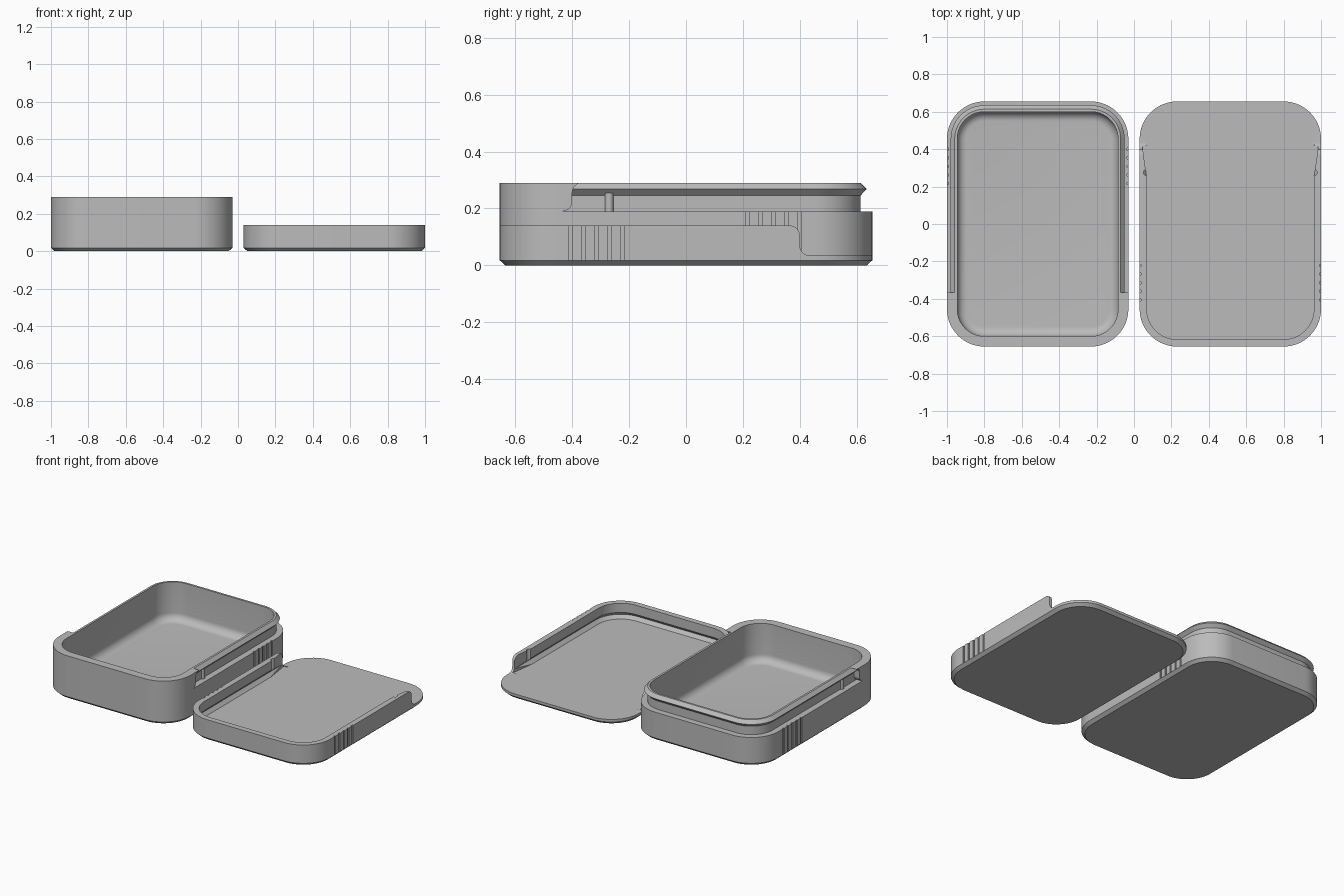
import bpy, bmesh, math

if "Cube" in bpy.data.objects:
    bpy.data.objects.remove(bpy.data.objects["Cube"], do_unlink=True)

HALF_X, HALF_Y, RADIUS = 0.485, 0.655, 0.2
BOX_X, LID_X = -0.515, 0.515
BOX_H, LID_H, STEP, FLOOR = 0.29, 0.14, 0.19, 0.035

grey = bpy.data.materials.new("plain grey")
grey.use_nodes = True
grey.diffuse_color = (0.5, 0.5, 0.5, 1)
grey.node_tree.nodes["Principled BSDF"].inputs["Base Color"].default_value = grey.diffuse_color


def finish(bm, name):
    bmesh.ops.recalc_face_normals(bm, faces=bm.faces)
    mesh = bpy.data.meshes.new(name)
    bm.to_mesh(mesh)
    bm.free()
    mesh.materials.append(grey)
    obj = bpy.data.objects.new(name, mesh)
    bpy.context.collection.objects.link(obj)
    return obj


def stack(bm, rings):
    """Skin a list of point rings into a closed solid."""
    loops = [[bm.verts.new(p) for p in ring] for ring in rings]
    n = len(loops[0])
    for a, b in zip(loops, loops[1:]):
        for i in range(n):
            j = (i + 1) % n
            bm.faces.new((a[i], a[j], b[j], b[i]))
    bm.faces.new(loops[0])
    bm.faces.new(loops[-1])


def tray(name, cx, profile, steps=14):
    """Rounded rectangle swept through (inset, height) pairs."""
    rings = []
    for inset, z in profile:
        r = RADIUS - inset
        ring = []
        for q, (sx, sy) in enumerate(((1, 1), (-1, 1), (-1, -1), (1, -1))):
            for k in range(steps + 1):
                a = math.pi / 2 * (q + k / steps)
                ring.append((cx + sx * (HALF_X - RADIUS) + r * math.cos(a),
                             sy * (HALF_Y - RADIUS) + r * math.sin(a), z))
        rings.append(ring)
    bm = bmesh.new()
    stack(bm, rings)
    return finish(bm, name)


def step_cutter(name, cx, low, high, sign):
    """Block with an S-shaped end that lowers one end of the wall."""
    r, edge = 0.035, 0.4
    pts = [(0.8, high + 0.05), (edge - r, high + 0.05)]
    for k in range(9):
        a = math.pi / 2 * (1 - k / 8)
        pts.append((edge - r + r * math.cos(a), high - r + r * math.sin(a)))
    for k in range(9):
        a = math.pi + math.pi / 2 * k / 8
        pts.append((edge + r + r * math.cos(a), low + r + r * math.sin(a)))
    pts.append((0.8, low))
    if sign < 0:  # the same end shape, facing the other way along the side
        pts = [(-y if y < 0.7 else y, z) for y, z in pts]
    bm = bmesh.new()
    stack(bm, [[(cx + s * 0.5, y, z) for y, z in pts] for s in (-1, 1)])
    return finish(bm, name)


def grip_cutter(name, cx, start, low, high):
    """Five thin upright grooves on both long sides."""
    bm = bmesh.new()
    for s in (-1, 1):
        for k in range(5):
            y = start + 0.046 * k
            x0, x1 = cx + s * (HALF_X - 0.007), cx + s * (HALF_X + 0.02)
            ring = [(x0, y - 0.006), (x1, y - 0.006), (x1, y + 0.006), (x0, y + 0.006)]
            stack(bm, [[(px, py, z) for px, py in ring] for z in (low, high)])
    return finish(bm, name)


def posts(name, cx, inset, y, r, low, high):
    """A small upright pin on each long side."""
    bm = bmesh.new()
    for s in (-1, 1):
        circle = [(cx + s * (HALF_X - inset) + r * math.cos(k * math.pi / 8),
                   y + r * math.sin(k * math.pi / 8)) for k in range(16)]
        stack(bm, [[(px, py, z) for px, py in circle] for z in (low, high)])
    return finish(bm, name)


def combine(target, tool, operation):
    mod = target.modifiers.new(operation, 'BOOLEAN')
    mod.operation, mod.solver, mod.object = operation, 'EXACT', tool
    bpy.ops.object.select_all(action='DESELECT')
    bpy.context.view_layer.objects.active = target
    target.select_set(True)
    bpy.ops.object.modifier_apply(modifier=mod.name)
    bpy.data.objects.remove(tool, do_unlink=True)


# Box: outer shell, stepped down towards the back
box = tray("box_base", BOX_X, [(0.02, 0), (0, 0.018), (0, BOX_H)])
combine(box, step_cutter("box_step", BOX_X, STEP, BOX_H, -1), 'DIFFERENCE')
# Neck with a flared sliding rail
rail = [(0.041, 0.1), (0.041, 0.246), (0.02, 0.268), (0.041, BOX_H)]
combine(box, tray("rail", BOX_X, rail), 'UNION')
combine(box, posts("catch_pins", BOX_X, 0.042, -0.27, 0.015, 0.15, 0.255), 'UNION')
# Cavity with a rounded floor edge
fillet = 0.05
cavity = [(0.055 + fillet * (1 - math.sin(k * math.pi / 16)),
           FLOOR + fillet * (1 - math.cos(k * math.pi / 16))) for k in range(9)]
combine(box, tray("cavity", BOX_X, cavity + [(0.055, 0.35)]), 'DIFFERENCE')
combine(box, grip_cutter("box_grip", BOX_X, 0.216, 0.018, 0.25), 'DIFFERENCE')

# Lid: lies upside down, open at the back, undercut to take the rail
lid = tray("sliding_lid", LID_X, [(0.02, 0), (0, 0.018), (0, LID_H)])
combine(lid, step_cutter("lid_step", LID_X, FLOOR, LID_H, 1), 'DIFFERENCE')
track = [(0.038, FLOOR), (0.018, 0.057), (0.038, 0.079), (0.038, 0.2)]
combine(lid, tray("track", LID_X, track), 'DIFFERENCE')
# Flared entry and catch notches at the open ends of the lid walls
bm = bmesh.new()
for s in (-1, 1):
    wedge = [(0.06, 0.25), (0.038, 0.25), (0.014, 0.42), (0.06, 0.42)]
    stack(bm, [[(LID_X + s * (HALF_X - i), y, z) for i, y in wedge] for z in (FLOOR, 0.2)])
combine(lid, finish(bm, "entry"), 'DIFFERENCE')
combine(lid, posts("catch_notches", LID_X, 0.037, 0.275, 0.016, 0.06, 0.2), 'DIFFERENCE')
combine(lid, grip_cutter("lid_grip", LID_X, -0.406, 0.018, 0.2), 'DIFFERENCE')

for obj in (box, lid):
    bpy.ops.object.select_all(action='DESELECT')
    bpy.context.view_layer.objects.active = obj
    obj.select_set(True)
    bpy.ops.object.shade_smooth_by_angle(angle=math.radians(25))
